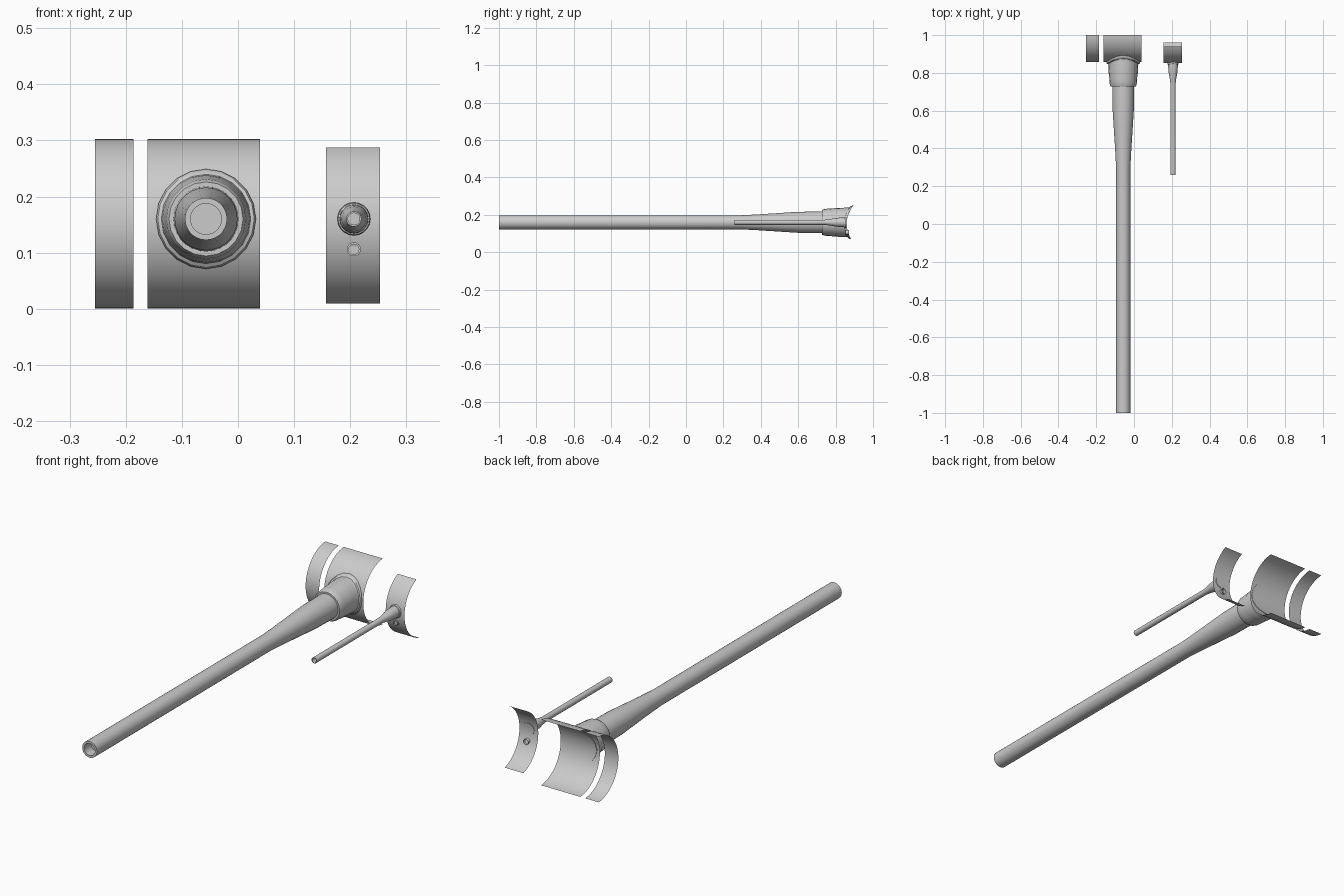
import bpy
import math

if "Cube" in bpy.data.objects:
    bpy.data.objects.remove(bpy.data.objects["Cube"])

# One flat colour for everything
grey = bpy.data.materials.new("light_grey")
grey.diffuse_color = (0.6, 0.6, 0.6, 1)
grey.use_nodes = True
grey.node_tree.nodes["Principled BSDF"].inputs["Base Color"].default_value = grey.diffuse_color

BIG = (1.0085, 0.1515, 0.1515)    # curved plate: centre y, centre z, radius
SMALL = (1.0, 0.152, 0.148)


def make_object(name, verts, faces):
    mesh = bpy.data.meshes.new(name)
    mesh.from_pydata(verts, [], faces)
    mesh.materials.append(grey)
    mesh.shade_smooth()
    mesh.set_sharp_from_angle(angle=math.radians(30))
    obj = bpy.data.objects.new(name, mesh)
    bpy.context.collection.objects.link(obj)
    return obj


def curved_plate(name, x0, x1, arc, low, high, steps=32):
    """Thin sheet bent around the x axis, bulging towards the front."""
    cy, cz, r = arc
    verts, faces = [], []
    for i in range(steps + 1):
        a = math.radians(low + (high - low) * i / steps)
        for x in (x0, x1):
            verts.append((x, cy - r * math.cos(a), cz + r * math.sin(a)))
    for i in range(steps):
        k = 2 * i
        faces.append((k, k + 1, k + 3, k + 2))
    return make_object(name, verts, faces)


def turned(name, x, z, profile, sides, arc=None, cap=False):
    """Rings of (radius, y) about a y axis; with arc, y is an offset from the plate."""
    verts, faces = [], []
    for r, y in profile:
        for i in range(sides):
            t = 2 * math.pi * i / sides
            vz = z + r * math.sin(t)
            vy = y
            if arc:
                cy, cz, ar = arc
                vy += cy - math.sqrt(ar ** 2 - (vz - cz) ** 2)
            verts.append((x + r * math.cos(t), vy, vz))
    for j in range(len(profile) - 1):
        for i in range(sides):
            n = (i + 1) % sides
            a, b = j * sides, (j + 1) * sides
            faces.append((a + i, b + i, b + n, a + n))
    if cap:
        faces.append(tuple(range(sides)))
    return make_object(name, verts, faces)


# Curved plates
curved_plate("narrow_plate", -0.255, -0.186, BIG, -86.8, 86.8)
curved_plate("wide_plate", -0.161, 0.039, BIG, -86.8, 86.8)
curved_plate("side_plate", 0.157, 0.253, SMALL, -74.5, 65.8)

# Large tube with bore and taper
BX, BZ = -0.057, 0.16
turned("large_barrel", BX, BZ, [
    (0.0275, -0.95), (0.0275, -1.0), (0.0375, -1.0), (0.0375, 0.29),
    (0.042, 0.38), (0.051, 0.52), (0.056, 0.60), (0.058, 0.735)], 28, cap=True)

# Collar: front lip, then a flare that meets the flange
turned("collar_front", BX, BZ, [
    (0.056, 0.727), (0.066, 0.727), (0.071, 0.738), (0.073, 0.76),
    (0.0765, 0.81), (0.078, 0.835)], 20)
turned("collar_back", BX, BZ, [(0.078, -0.02), (0.08, -0.009)], 20, BIG)
# Fill between the straight collar and its saddle-cut rear edge
turned("collar_sleeve", BX, BZ, [(0.0775, -0.06), (0.0785, -0.009)], 20, BIG)

# Saddle flange hugging the wide plate
turned("collar_flange", BX, BZ, [
    (0.078, -0.011), (0.086, -0.010), (0.089, -0.005), (0.089, 0.002),
    (0.083, 0.002)], 20, BIG)

# Small tube with flared base
SX, SZ = 0.2065, 0.16
turned("small_barrel", SX, SZ, [
    (0.0105, 0.29), (0.0105, 0.26), (0.0135, 0.26), (0.0135, 0.74),
    (0.017, 0.77), (0.022, 0.795), (0.025, 0.825), (0.026, 0.85)], 20, cap=True)
turned("small_flange", SX, SZ, [
    (0.024, -0.009), (0.028, -0.008), (0.0295, -0.004), (0.0295, 0.002),
    (0.027, 0.002)], 20, SMALL)

# Small sight opening below the small tube
turned("sight_port", SX, 0.106, [
    (0.009, 0.858), (0.009, 0.852), (0.0125, 0.852), (0.0125, 0.872)], 16, cap=True)
